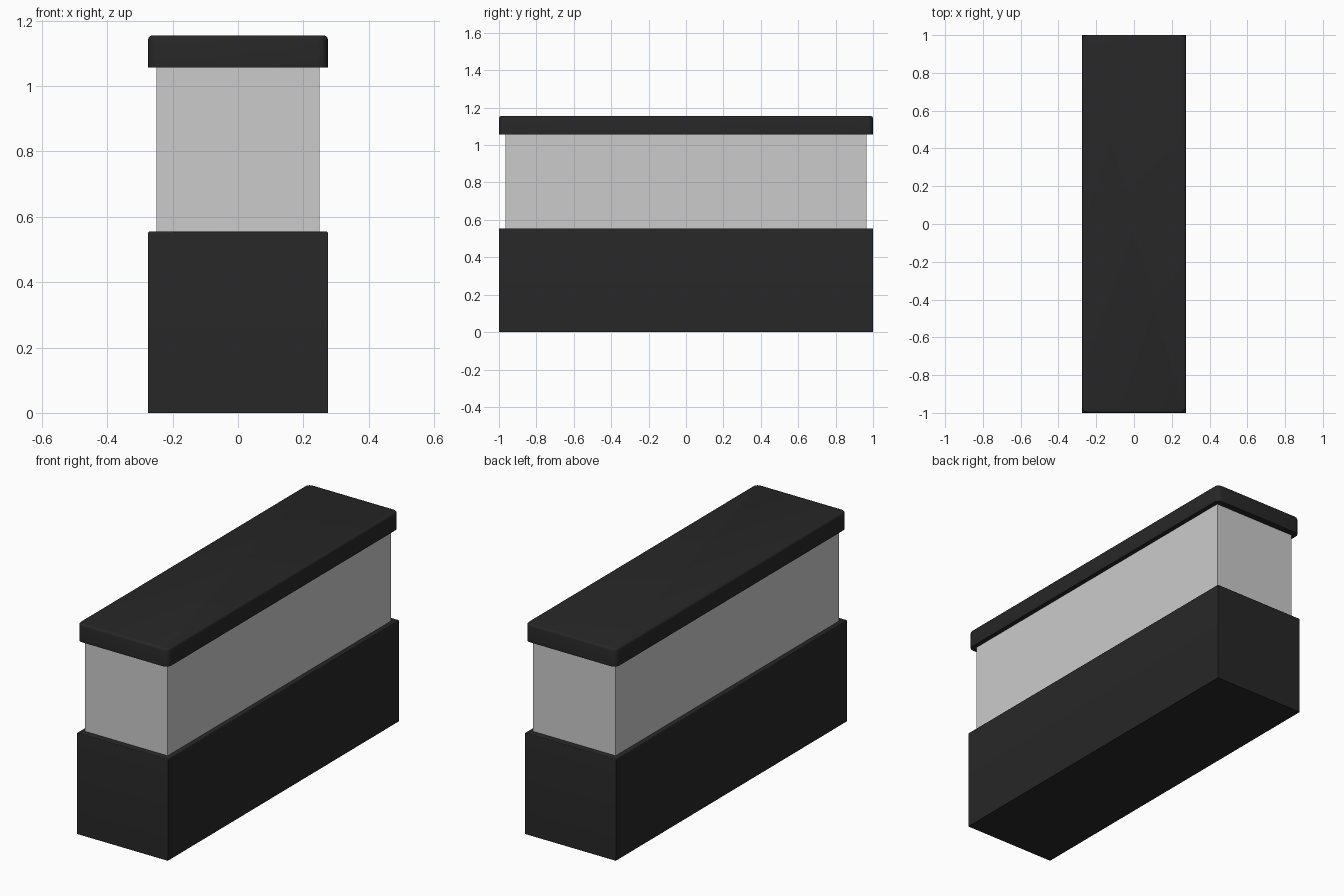
import bpy, bmesh
from math import radians

if "Cube" in bpy.data.objects:
    bpy.data.objects.remove(bpy.data.objects["Cube"])

black = bpy.data.materials.new("black_plastic")
black.diffuse_color = (0.02, 0.02, 0.02, 1)
black.use_nodes = True
black.node_tree.nodes["Principled BSDF"].inputs["Base Color"].default_value = black.diffuse_color


def box(name, half_x, half_y, z0, z1, mat=None, corner=0, rim=0):
    """Box with optional rounded upright corners and a rounded top rim."""
    bm = bmesh.new()
    bmesh.ops.create_cube(bm, size=1)
    for v in bm.verts:
        v.co.x *= 2 * half_x
        v.co.y *= 2 * half_y
        v.co.z = z1 if v.co.z > 0 else z0
    if corner:
        uprights = [e for e in bm.edges
                    if abs(e.verts[0].co.z - e.verts[1].co.z) > 0.01]
        bmesh.ops.bevel(bm, geom=uprights, offset=corner, segments=4,
                        profile=0.5, affect='EDGES')
    if rim:
        top = [e for e in bm.edges if all(abs(v.co.z - z1) < 1e-5 for v in e.verts)]
        bmesh.ops.bevel(bm, geom=top, offset=rim, segments=3,
                        profile=0.5, affect='EDGES')
    mesh = bpy.data.meshes.new(name)
    bm.to_mesh(mesh)
    bm.free()
    obj = bpy.data.objects.new(name, mesh)
    bpy.context.collection.objects.link(obj)
    if mat:
        mesh.materials.append(mat)
    bpy.context.view_layer.objects.active = obj
    obj.select_set(True)
    bpy.ops.object.shade_smooth_by_angle(angle=radians(35))
    obj.select_set(False)
    return obj


# Cabinet underneath
box("base_cabinet", 0.275, 1.0, 0, 0.555, black, rim=0.005)
# Glass tank
box("glass_tank", 0.25, 0.965, 0.55, 1.065)
# Lid with softened corners and top edge
box("lid", 0.275, 1.0, 1.057, 1.155, black, corner=0.03, rim=0.012)
